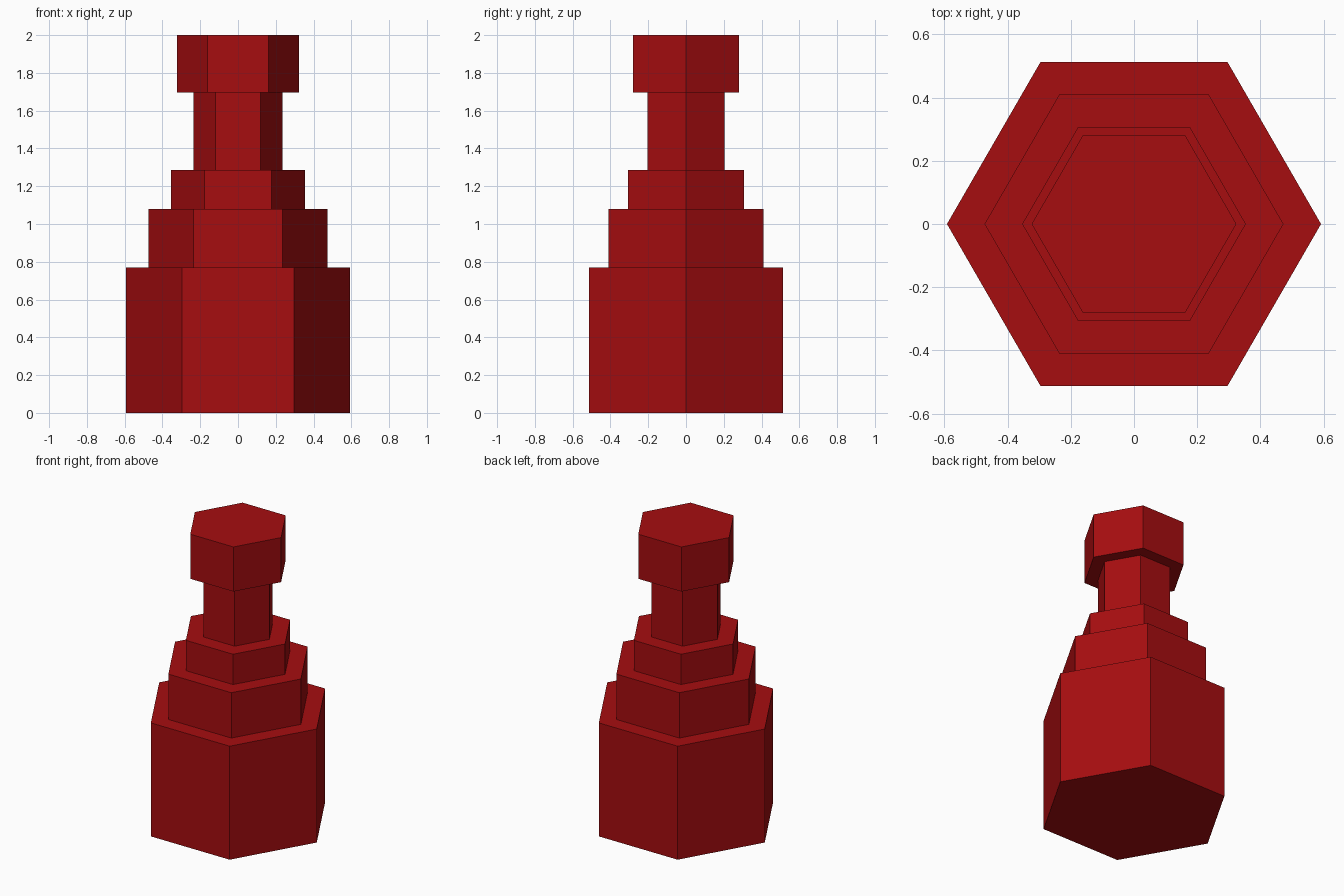
import bpy
import bmesh
from math import pi
from mathutils import Matrix

cube = bpy.data.objects.get("Cube")
if cube:
    bpy.data.objects.remove(cube, do_unlink=True)

# Single deep red material
red = bpy.data.materials.new("deep_red")
red.use_nodes = True
colour = (0.38, 0.004, 0.005, 1.0)
red.diffuse_color = colour
red.node_tree.nodes["Principled BSDF"].inputs["Base Color"].default_value = colour


def hex_prism(name, radius, bottom, top):
    """Upright hexagonal prism with corners on the x axis."""
    bm = bmesh.new()
    place = Matrix.Translation((0, 0, (bottom + top) / 2)) @ Matrix.Rotation(pi / 6, 4, "Z")
    bmesh.ops.create_cone(bm, cap_ends=True, segments=6, radius1=radius,
                          radius2=radius, depth=top - bottom, matrix=place)
    mesh = bpy.data.meshes.new(name)
    bm.to_mesh(mesh)
    bm.free()
    mesh.materials.append(red)
    obj = bpy.data.objects.new(name, mesh)
    bpy.context.collection.objects.link(obj)
    return obj


# Stacked tiers: name, radius, top height
tiers = [
    ("body", 0.592, 0.771),
    ("lower_shoulder", 0.473, 1.079),
    ("upper_shoulder", 0.354, 1.285),
    ("neck", 0.236, 1.697),
    ("cap", 0.324, 2.0),
]
bottom = 0.0
for name, radius, top in tiers:
    hex_prism(name, radius, bottom, top)
    bottom = top
